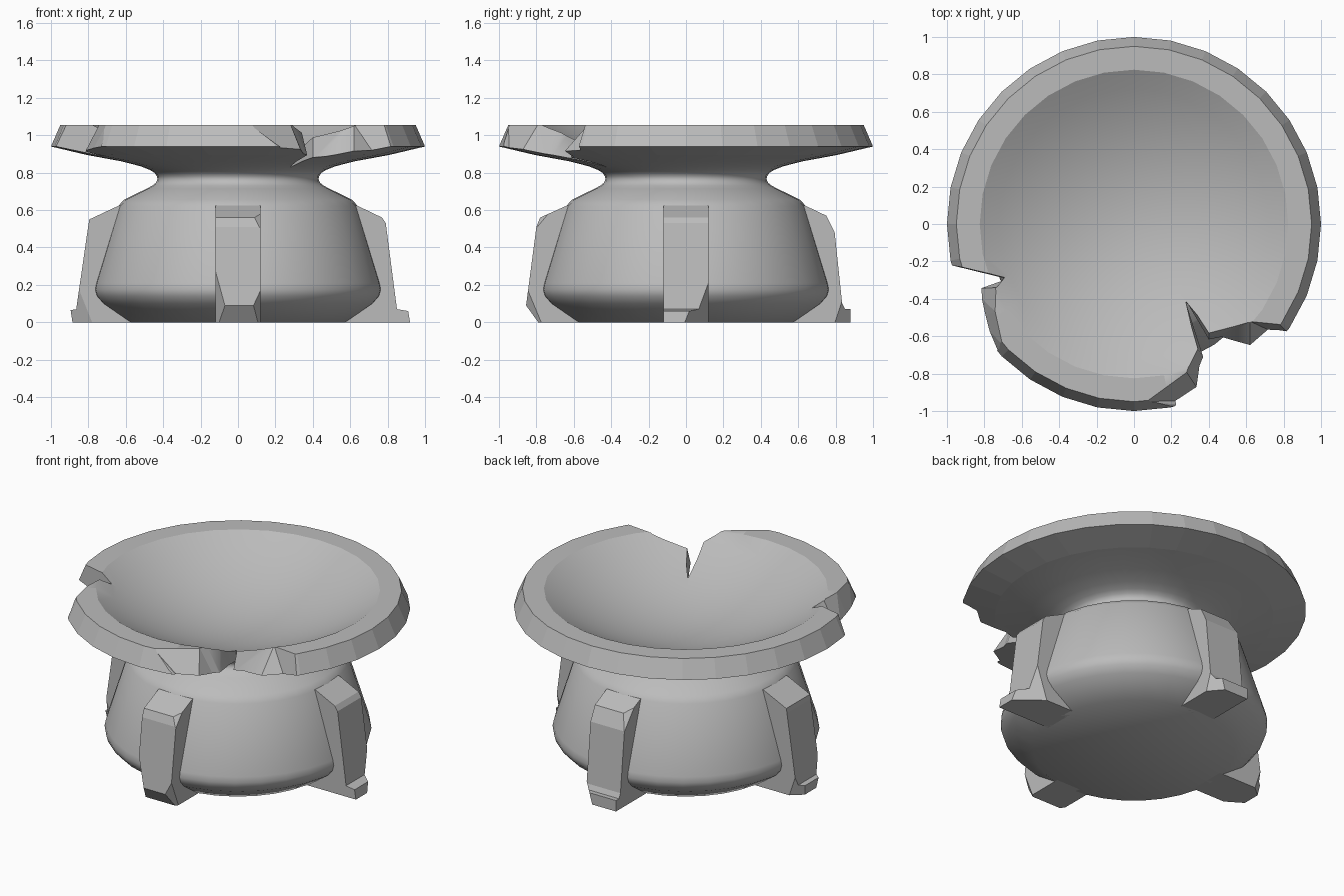
import bpy, bmesh, math
from mathutils import Matrix, Vector

cube = bpy.data.objects.get("Cube")
if cube:
    bpy.data.objects.remove(cube)

GREY = (0.5, 0.5, 0.5, 1)
stone = bpy.data.materials.new("grey_stone")
stone.use_nodes = True
stone.diffuse_color = GREY
bsdf = next(n for n in stone.node_tree.nodes if n.type == 'BSDF_PRINCIPLED')
bsdf.inputs["Base Color"].default_value = GREY


def finish(bm, name):
    bmesh.ops.recalc_face_normals(bm, faces=bm.faces)
    mesh = bpy.data.meshes.new(name)
    bm.to_mesh(mesh)
    bm.free()
    mesh.materials.append(stone)
    obj = bpy.data.objects.new(name, mesh)
    bpy.context.collection.objects.link(obj)
    return obj


def select_only(obj):
    bpy.ops.object.select_all(action='DESELECT')
    obj.select_set(True)
    bpy.context.view_layer.objects.active = obj


def lathe(name, profile, steps):
    bm = bmesh.new()
    verts = [bm.verts.new((r, 0, z)) for r, z in profile]
    edges = [bm.edges.new(pair) for pair in zip(verts, verts[1:])]
    bmesh.ops.spin(bm, geom=verts + edges, cent=(0, 0, 0), axis=(0, 0, 1),
                   angle=math.tau, steps=steps)
    bmesh.ops.remove_doubles(bm, verts=bm.verts, dist=0.0005)
    return finish(bm, name)


def notch_cutter(name, top, bottom, z_top=1.06, z_bottom=0.81):
    """Loft between two outlines, giving a break with slanted walls."""
    bm = bmesh.new()
    hi = [bm.verts.new((x, y, z_top)) for x, y in top]
    lo = [bm.verts.new((x, y, z_bottom)) for x, y in bottom]
    bm.faces.new(hi)
    bm.faces.new(lo)
    for i in range(len(hi)):
        j = (i + 1) % len(hi)
        bm.faces.new((hi[i], hi[j], lo[j], lo[i]))
    bmesh.ops.triangulate(bm, faces=bm.faces)
    return finish(bm, name)


def leg(name, angle, outer, chips, half=0.12):
    """Extruded side profile, with corners knocked off by planes."""
    bm = bmesh.new()
    profile = [(0.55, 0), (0.55, 0.625), (0.635, 0.625)] + outer
    face = bm.faces.new([bm.verts.new((x, -half, z)) for x, z in profile])
    ext = bmesh.ops.extrude_face_region(bm, geom=[face])
    moved = [v for v in ext['geom'] if isinstance(v, bmesh.types.BMVert)]
    bmesh.ops.translate(bm, verts=moved, vec=(0, 2 * half, 0))
    bmesh.ops.recalc_face_normals(bm, faces=bm.faces)
    for point, normal in chips:
        geom = bm.verts[:] + bm.edges[:] + bm.faces[:]
        cut = bmesh.ops.bisect_plane(bm, geom=geom, plane_co=point,
                                     plane_no=Vector(normal).normalized(), clear_outer=True)
        rim = [e for e in cut['geom_cut'] if isinstance(e, bmesh.types.BMEdge)]
        if rim:
            bmesh.ops.edgeloop_fill(bm, edges=rim)
    bm.transform(Matrix.Rotation(math.radians(angle), 4, 'Z'))
    return finish(bm, name)


# Pedestal and dish turned as one closed body
dish = [(0.825 * i / 8, 0.803 + 0.252 * (i / 8) ** 2) for i in range(9)]
outside = [(0.95, 1.055), (1.0, 0.94), (0.81, 0.895), (0.62, 0.86), (0.52, 0.834),
           (0.47, 0.814), (0.445, 0.798), (0.433, 0.78), (0.431, 0.765), (0.438, 0.747),
           (0.457, 0.731), (0.49, 0.714), (0.61, 0.655), (0.642, 0.62),
           (0.768, 0.21), (0.775, 0.175), (0.765, 0.14), (0.73, 0.1), (0.585, 0), (0, 0)]
bowl = lathe("pedestal_bowl", dish + outside, 32)

# Two broken places in the rim
large_notch = notch_cutter(
    "large_notch",
    [(0.27, -0.40), (0.40, -0.56), (0.62, -0.52), (0.77, -0.535), (1.2, -0.62),
     (0.9, -1.3), (0, -1.1), (0.06, -0.95), (0.28, -0.79), (0.33, -0.65)],
    [(0.28, -0.42), (0.40, -0.64), (0.62, -0.74), (0.79, -0.60), (1.2, -0.7),
     (0.9, -1.3), (0.44, -1.12), (0.40, -0.98), (0.38, -0.94), (0.39, -0.74)])
small_notch = notch_cutter(
    "small_notch",
    [(-0.69, -0.285), (-0.735, -0.34), (-0.74, -0.47), (-0.70, -0.65),
     (-1.0, -1.0), (-1.3, -0.14)],
    [(-0.70, -0.29), (-0.87, -0.345), (-0.84, -0.5), (-0.76, -0.70),
     (-1.0, -1.0), (-1.3, -0.14)])
select_only(bowl)
for cutter in (large_notch, small_notch):
    cutter.hide_render = True
    mod = bowl.modifiers.new("break", 'BOOLEAN')
    mod.operation = 'DIFFERENCE'
    mod.solver = 'EXACT'
    mod.object = cutter
    bpy.ops.object.modifier_apply(modifier=mod.name)
    bpy.data.objects.remove(cutter)

# Smooth body and dish, faceted rim
bpy.ops.object.shade_smooth_by_angle(angle=math.radians(40))
for poly in bowl.data.polygons:
    if poly.center.xy.length > 0.86:
        poly.use_smooth = False

# Four chipped legs
leg("front_leg", -90, [(0.78, 0.56), (0.8, 0.51), (0.855, 0.09), (0.79, 0)],
    [((0.845, 0.095, 0.1), (0.6, 0.7, -0.25)),
     ((0.855, -0.07, 0.09), (0.6, -0.83, -0.15)),
     ((0.77, 0.1, 0.56), (0.6, 0.5, 0.5))])
leg("left_leg", 0, [(0.77, 0.56), (0.79, 0.53), (0.85, 0.07), (0.91, 0.06), (0.92, 0)],
    [((0.86, 0.06, 0.07), (0.6, 0.75, -0.2))])
leg("back_leg", 90, [(0.75, 0.57), (0.795, 0.48), (0.835, 0.1), (0.85, 0.07), (0.88, 0.07), (0.88, 0)],
    [((0.85, -0.1, 0.09), (0.6, -0.7, -0.2)),
     ((0.76, 0.1, 0.54), (0.6, 0.5, 0.5))])
leg("right_leg", 180, [(0.795, 0.55), (0.8, 0.52), (0.865, 0.07), (0.895, 0.065), (0.885, 0)],
    [((0.86, 0.09, 0.08), (0.5, 0.8, -0.2)),
     ((0.86, -0.1, 0.06), (0.6, -0.7, -0.2))])
